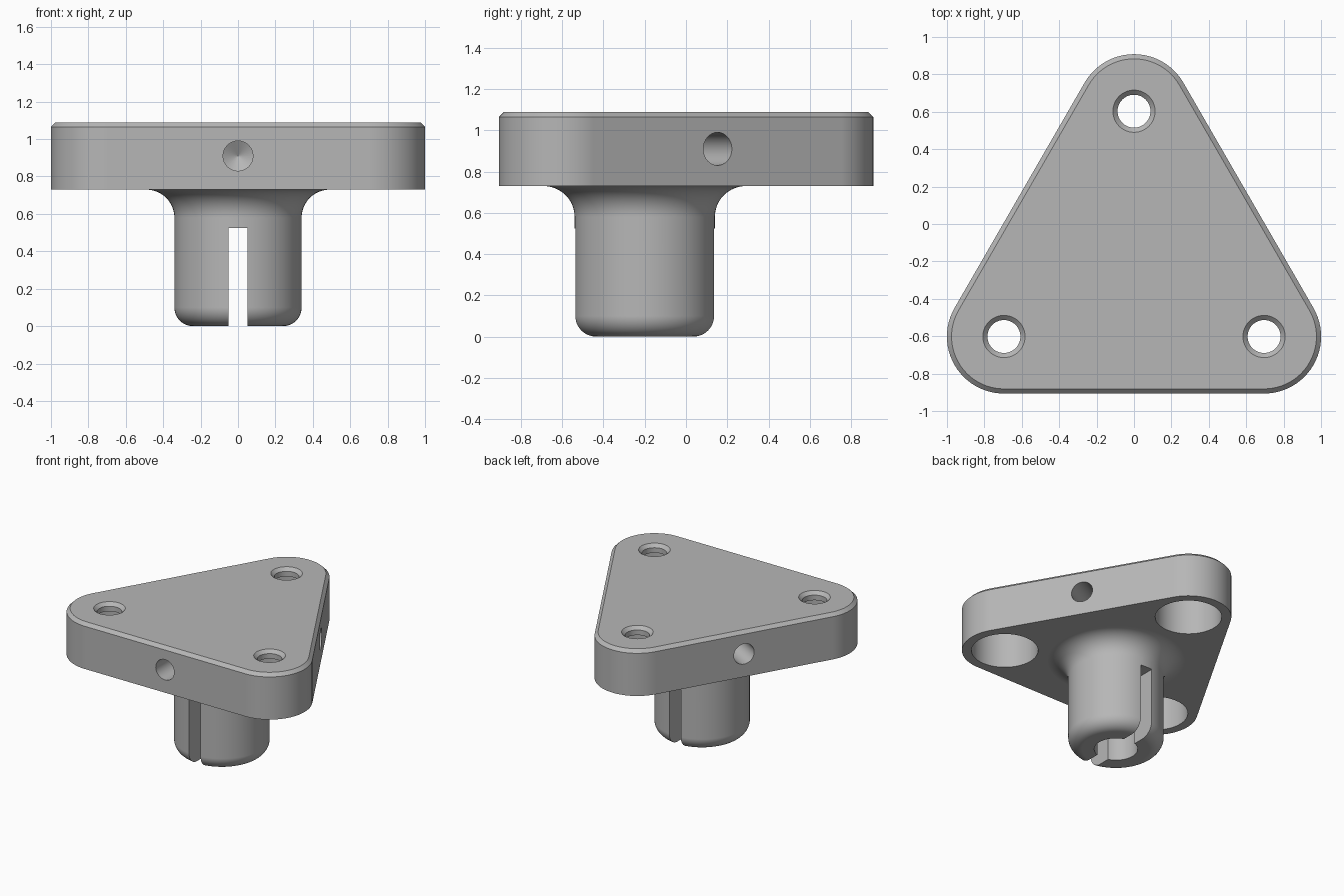
import bpy, bmesh, math
from math import sin, cos, pi, radians
from mathutils import Matrix, Vector

cube = bpy.data.objects.get("Cube")
if cube:
    bpy.data.objects.remove(cube, do_unlink=True)

# Main sizes
CENTRE = Vector((0, -0.2, 0))
CORNER_DIST, CORNER_R = 0.803, 0.305
PLATE_BOTTOM, PLATE_TOP, CHAMFER = 0.73, 1.09, 0.025
STEM_R, FILLET, FOOT_ROUND = 0.34, 0.15, 0.1
BORE_R, SLOT_TOP, SLOT_W = 0.155, 0.525, 0.1
HOLE_Z, HOLE_R = 0.91, 0.08

metal = bpy.data.materials.new("plain_grey")
metal.use_nodes = True
grey = (0.47, 0.47, 0.47, 1)
metal.diffuse_color = grey
metal.node_tree.nodes["Principled BSDF"].inputs["Base Color"].default_value = grey


def add_object(name, bm):
    bmesh.ops.recalc_face_normals(bm, faces=bm.faces)
    mesh = bpy.data.meshes.new(name)
    bm.to_mesh(mesh)
    bm.free()
    mesh.materials.append(metal)
    obj = bpy.data.objects.new(name, mesh)
    bpy.context.collection.objects.link(obj)
    return obj


def lathe(name, profile, matrix, sides=48):
    """Closed solid of revolution from (radius, height) points."""
    bm = bmesh.new()
    rings = [[bm.verts.new(matrix @ Vector((r * cos(2 * pi * i / sides),
                                            r * sin(2 * pi * i / sides), z)))
              for i in range(sides)] for r, z in profile]
    for low, high in zip(rings, rings[1:]):
        for i in range(sides):
            j = (i + 1) % sides
            bm.faces.new((low[i], low[j], high[j], high[i]))
    bm.faces.new(rings[0])
    bm.faces.new(rings[-1])
    return add_object(name, bm)


def arc(cx, cz, r, start, end, steps=12):
    angles = [radians(start + (end - start) * i / steps) for i in range(steps + 1)]
    return [(cx + r * cos(a), cz + r * sin(a)) for a in angles]


def combine(target, other, operation):
    mod = target.modifiers.new(operation, 'BOOLEAN')
    mod.operation, mod.solver, mod.object = operation, 'EXACT', other
    graph = bpy.context.evaluated_depsgraph_get()
    mesh = bpy.data.meshes.new_from_object(target.evaluated_get(graph))
    target.modifiers.clear()
    target.data = mesh
    bpy.data.objects.remove(other, do_unlink=True)


# Rounded triangular plate with a chamfered top rim
directions = [radians(a) for a in (90, 210, 330)]
corners = [CENTRE + CORNER_DIST * Vector((cos(a), sin(a), 0)) for a in directions]
bm = bmesh.new()
rings = []
for z, inset in ((PLATE_BOTTOM, 0), (PLATE_TOP - CHAMFER, 0), (PLATE_TOP, CHAMFER)):
    ring = []
    for a, corner in zip(directions, corners):
        start = math.degrees(a) - 60
        ring += [bm.verts.new((x, y, z)) for x, y in
                 arc(corner.x, corner.y, CORNER_R - inset, start, start + 120, 24)]
    rings.append(ring)
for low, high in zip(rings, rings[1:]):
    for i in range(len(low)):
        j = (i + 1) % len(low)
        bm.faces.new((low[i], low[j], high[j], high[i]))
bm.faces.new(rings[0])
bm.faces.new(rings[-1])
body = add_object("triangular_flange_with_stem", bm)

# Stem with rounded foot and a fillet under the plate
foot = arc(STEM_R - FOOT_ROUND, FOOT_ROUND, FOOT_ROUND, -90, 0)
fillet = arc(STEM_R + FILLET, PLATE_BOTTOM - FILLET, FILLET, 180, 90)
stem = lathe("stem", foot + fillet + [(STEM_R + FILLET, PLATE_BOTTOM + 0.08)],
             Matrix.Translation(CENTRE), 96)
combine(body, stem, 'UNION')

# Stem bore
bore = lathe("bore_cutter", [(BORE_R, -0.1), (BORE_R, SLOT_TOP + 0.03)],
             Matrix.Translation(CENTRE))
combine(body, bore, 'DIFFERENCE')

# Slot across the stem, front to back
bm = bmesh.new()
bmesh.ops.create_cube(bm, size=1, matrix=Matrix.Translation(
    CENTRE + Vector((0, 0, SLOT_TOP - 0.4))) @ Matrix.Diagonal((SLOT_W, 1, 0.8, 1)))
combine(body, add_object("slot_cutter", bm), 'DIFFERENCE')

# Countersunk bolt holes with wide pockets below
web = PLATE_TOP - 0.065
for corner in corners:
    profile = [(0.237, PLATE_BOTTOM - 0.1), (0.237, web), (0.088, web),
               (0.088, PLATE_TOP - 0.025), (0.113, PLATE_TOP), (0.113, PLATE_TOP + 0.1)]
    cutter = lathe("bolt_hole_cutter", profile, Matrix.Translation(corner))
    combine(body, cutter, 'DIFFERENCE')

# Blind drilled hole with a conical end in the middle of each side
face_dist = CORNER_DIST / 2 + CORNER_R
for a in directions:
    axis = Vector((-cos(a), -sin(a), 0))
    place = (Matrix.Translation(CENTRE + axis * face_dist + Vector((0, 0, HOLE_Z)))
             @ axis.to_track_quat('Z', 'Y').to_matrix().to_4x4())
    profile = [(HOLE_R, 0.1), (HOLE_R, -0.36), (0.001, -0.406)]
    combine(body, lathe("side_hole_cutter", profile, place, 32), 'DIFFERENCE')

# Smooth curved walls, crisp edges
bpy.ops.object.select_all(action='DESELECT')
body.select_set(True)
bpy.context.view_layer.objects.active = body
bpy.ops.object.shade_smooth_by_angle(angle=radians(22))
weighted = body.modifiers.new("even_shading", 'WEIGHTED_NORMAL')
weighted.keep_sharp = True
